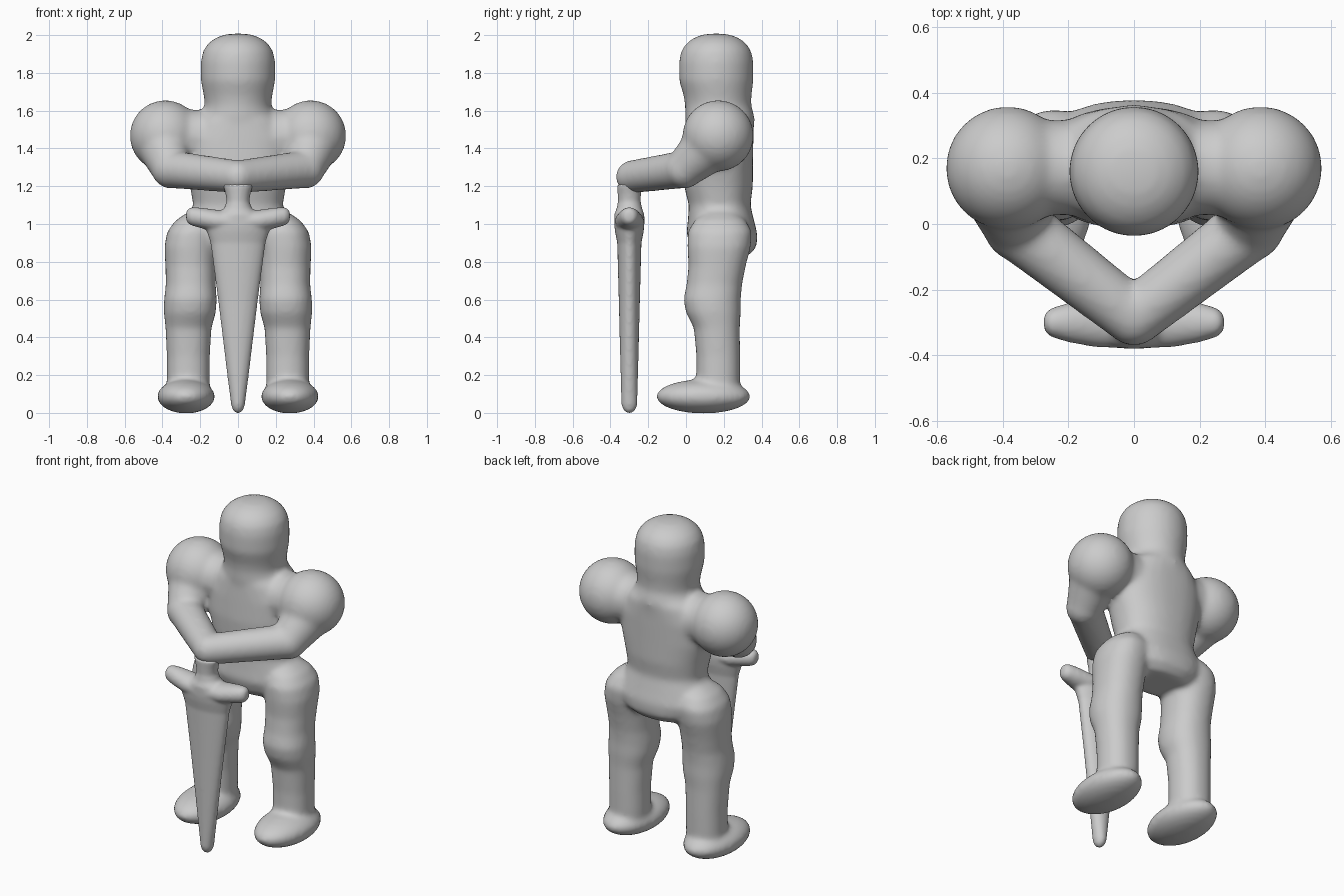
import bpy, bmesh, math
from mathutils import Vector

if "Cube" in bpy.data.objects:
    bpy.data.objects.remove(bpy.data.objects["Cube"])

SEG = 40


def skin_rings(name, rings):
    """Closed surface through a list of rings of points."""
    bm = bmesh.new()
    loops = [[bm.verts.new(p) for p in ring] for ring in rings]
    for a, b in zip(loops, loops[1:]):
        for i in range(SEG):
            j = (i + 1) % SEG
            bm.faces.new((a[i], a[j], b[j], b[i]))
    bm.faces.new(loops[0][::-1])
    bm.faces.new(loops[-1])
    bmesh.ops.recalc_face_normals(bm, faces=bm.faces)
    mesh = bpy.data.meshes.new(name)
    bm.to_mesh(mesh)
    bm.free()
    obj = bpy.data.objects.new(name, mesh)
    bpy.context.collection.objects.link(obj)
    return obj


def loft(name, sections, power=2.0):
    """Stacked ellipses: (z, centre x, centre y, half width, half depth)."""
    rings = []
    for z, cx, cy, rx, ry in sections:
        ring = []
        for i in range(SEG):
            t = math.tau * i / SEG
            c, s = math.cos(t), math.sin(t)
            ring.append((cx + rx * math.copysign(abs(c) ** (2 / power), c),
                         cy + ry * math.copysign(abs(s) ** (2 / power), s), z))
        rings.append(ring)
    return skin_rings(name, rings)


def ball(name, centre, radii):
    bpy.ops.mesh.primitive_uv_sphere_add(segments=48, ring_count=32, radius=1, location=centre)
    obj = bpy.context.object
    obj.name = name
    obj.scale = radii
    return obj


def limb(name, a, b, ra, rb):
    """Tapered bar with a ball at each end."""
    a, b = Vector(a), Vector(b)
    q = (b - a).to_track_quat('Z', 'Y')
    rings = []
    for p, r in ((a, ra), (b, rb)):
        rings.append([p + q @ Vector((r * math.cos(math.tau * i / SEG),
                                      r * math.sin(math.tau * i / SEG), 0)) for i in range(SEG)])
    return [skin_rings(name, rings), ball(name + "_start", a, (ra,) * 3),
            ball(name + "_end", b, (rb,) * 3)]


parts = []

# helmeted head and neck
parts.append(loft("head", [
    (2.008, 0, .16, .03, .03), (2.002, 0, .16, .075, .075), (1.985, 0, .16, .12, .12),
    (1.955, 0, .16, .16, .16), (1.915, 0, .16, .186, .186), (1.86, 0, .16, .197, .197),
    (1.76, 0, .16, .197, .197), (1.68, 0, .167, .182, .18), (1.63, 0, .17, .175, .175),
    (1.56, 0, .18, .20, .185), (1.45, 0, .18, .20, .17)]))

# torso and hips
parts.append(loft("torso", [
    (1.60, 0, .18, .17, .165), (1.55, 0, .18, .23, .18), (1.45, 0, .175, .29, .182),
    (1.32, 0, .17, .285, .185), (1.2, 0, .172, .255, .182), (1.1, 0, .178, .237, .163),
    (1.02, 0, .185, .27, .175), (.95, 0, .19, .29, .188), (.88, 0, .20, .25, .175),
    (.83, 0, .21, .17, .12)], 2.3))

for s in (-1, 1):
    # leg with knee bulge
    parts.append(loft("leg", [
        (1.06, s * .21, .18, .06, .08), (1.02, s * .225, .18, .105, .135),
        (.96, s * .24, .18, .135, .17), (.88, s * .25, .175, .14, .168),
        (.78, s * .25, .165, .135, .152), (.68, s * .25, .15, .132, .147),
        (.6, s * .252, .138, .14, .152), (.53, s * .255, .145, .138, .145),
        (.45, s * .262, .163, .122, .122), (.3, s * .263, .171, .114, .116),
        (.18, s * .263, .171, .114, .116), (.06, s * .263, .17, .11, .11)], 2.2))
    # foot
    parts.append(ball("foot", (s * .275, .092, .087), (.153, .25, .09)))
    # shoulder, its bridge to the chest, and the folded arm
    shoulder, elbow = (s * .385, .17, 1.467), (s * .355, -.01, 1.29)
    parts.append(ball("shoulder", shoulder, (.188,) * 3))
    parts += limb("collar", (0, .175, 1.45), shoulder, .145, .145)
    parts += limb("upper_arm", (s * .395, .14, 1.43), elbow, .15, .103)
    parts += limb("forearm", elbow, (0, -.285, 1.25), .1, .087)

# fuse the figure into one soft skin
bpy.ops.object.select_all(action='DESELECT')
for p in parts:
    p.select_set(True)
bpy.context.view_layer.objects.active = parts[0]
bpy.ops.object.join()
figure = bpy.context.object
figure.name = "armoured_figure"
remesh = figure.modifiers.new("fuse", 'REMESH')
remesh.mode = 'VOXEL'
remesh.voxel_size = .014
remesh.use_smooth_shade = True
soften = figure.modifiers.new("soften", 'SMOOTH')
soften.factor = .5
soften.iterations = 14

# sword: grip, crossguard flare and tapering blade, fused
blade = loft("blade", [
    (0, 0, -.3, .012, .012), (.012, 0, -.3, .026, .03), (.04, 0, -.3, .036, .042),
    (.2, 0, -.3, .057, .046), (.6, 0, -.3, .106, .056), (.9, 0, -.3, .146, .064),
    (.96, 0, -.3, .165, .076), (1.0, 0, -.3, .18, .08), (1.05, 0, -.3, .12, .08),
    (1.08, 0, -.3, .075, .068), (1.12, 0, -.3, .06, .06), (1.16, 0, -.3, .066, .062),
    (1.21, 0, -.3, .08, .065)])
guard_parts = [blade]
for s in (-1, 1):
    rings = []
    for x, z, ry, rz in ((0, 1.01, .08, .055), (.12, 1.018, .075, .058),
                         (.2, 1.033, .06, .054), (.25, 1.041, .045, .048),
                         (.268, 1.042, .032, .036), (.275, 1.042, .015, .018)):
        rings.append([(s * x, -.3 + ry * math.cos(math.tau * i / SEG),
                       z + rz * math.sin(math.tau * i / SEG)) for i in range(SEG)])
    guard_parts.append(skin_rings("crossguard", rings))
bpy.ops.object.select_all(action='DESELECT')
for p in guard_parts:
    p.select_set(True)
bpy.context.view_layer.objects.active = blade
bpy.ops.object.join()
sword = bpy.context.object
sword.name = "sword"
fuse = sword.modifiers.new("fuse", 'REMESH')
fuse.mode = 'VOXEL'
fuse.voxel_size = .009
fuse.use_smooth_shade = True
soft = sword.modifiers.new("soften", 'SMOOTH')
soft.factor = .5
soft.iterations = 8
